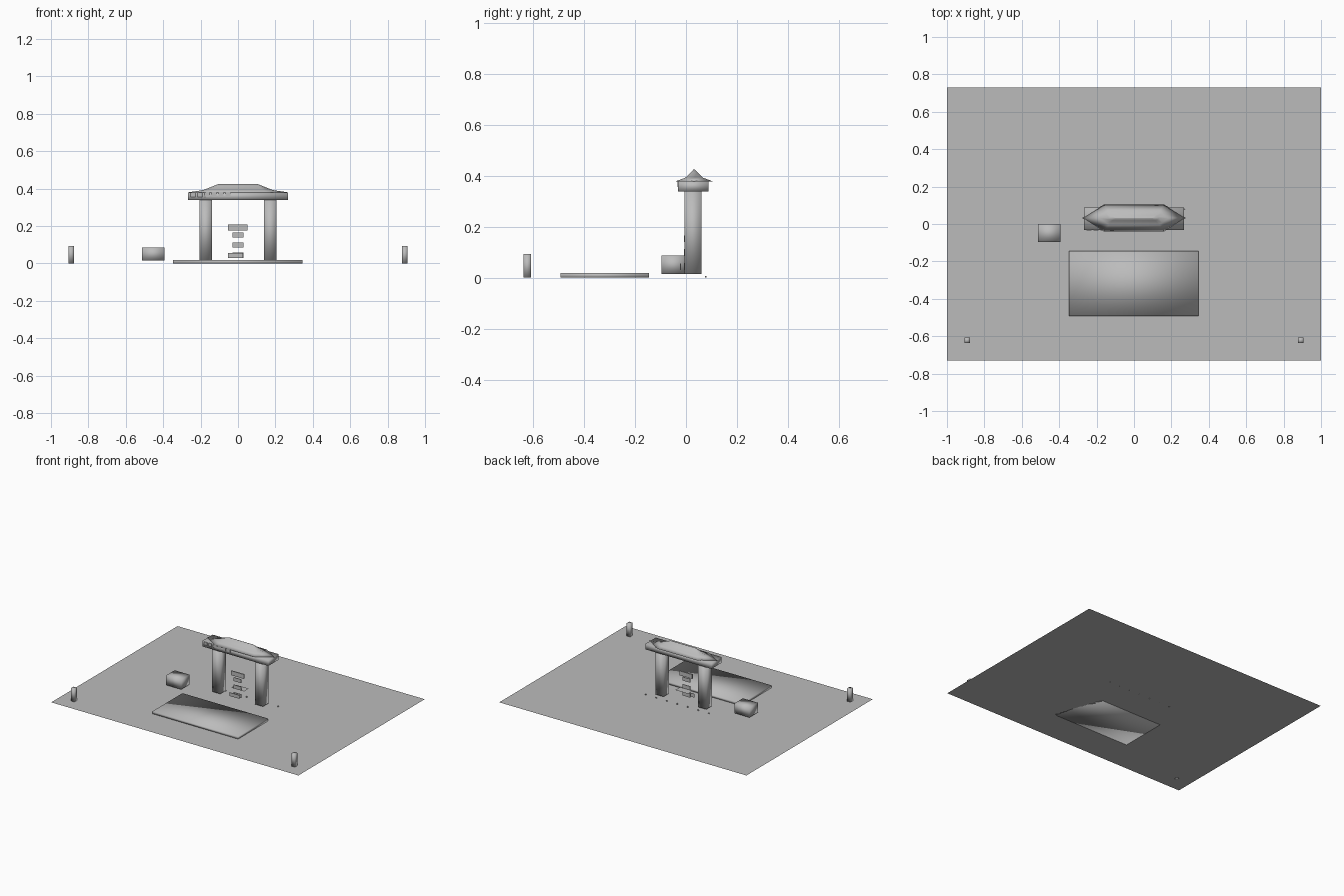
import bpy

if "Cube" in bpy.data.objects:
    bpy.data.objects.remove(bpy.data.objects["Cube"])

grey = bpy.data.materials.new("plain_grey")
grey.diffuse_color = (0.5, 0.5, 0.5, 1)
grey.use_nodes = True
grey.node_tree.nodes["Principled BSDF"].inputs["Base Color"].default_value = grey.diffuse_color


def mesh(name, verts, faces, smooth=True):
    me = bpy.data.meshes.new(name)
    me.from_pydata(verts, [], faces)
    me.materials.append(grey)
    me.update()
    for p in me.polygons:
        p.use_smooth = smooth
    ob = bpy.data.objects.new(name, me)
    bpy.context.collection.objects.link(ob)
    return ob


def box(name, x0, x1, y0, y1, z0, z1, smooth=True):
    v = [(x, y, z) for z in (z0, z1) for x, y in ((x0, y0), (x1, y0), (x1, y1), (x0, y1))]
    f = [(3, 2, 1, 0), (4, 5, 6, 7)]
    f += [(i, (i + 1) % 4, (i + 1) % 4 + 4, i + 4) for i in range(4)]
    return mesh(name, v, f, smooth)


def plate(name, x0, x1, y0, y1, z):
    return mesh(name, [(x0, y0, z), (x1, y0, z), (x1, y1, z), (x0, y1, z)], [(0, 1, 2, 3)], False)


# ground sheet, low platform and side block
plate("ground_sheet", -1, 1, -0.73, 0.73, 0)
box("low_platform", -0.348, 0.345, -0.492, -0.145, 0, 0.018)
box("side_block", -0.513, -0.392, -0.097, 0, 0.015, 0.086)

# corner posts, gate pillars
for side, s in (("left", -1), ("right", 1)):
    box(side + "_corner_post", s * 0.892 - 0.014, s * 0.892 + 0.014, -0.637, -0.607, 0, 0.093)
    box(side + "_gate_pillar", s * 0.173 - 0.033, s * 0.173 + 0.033, -0.006, 0.06, 0.015, 0.34)

# beam with small front tiles
box("gate_beam", -0.267, 0.267, -0.031, 0.088, 0.338, 0.379)
for i in range(6):
    x = -0.24 + i * 0.0375
    box(f"beam_tile_{i + 1}", x - 0.013, x + 0.013, -0.034, -0.03, 0.356, 0.378, False)

# curved hip roof: eave, middle and ridge rings
rings = [  # half width of long side, half depth, tip reach, eave height
    (0.16, 0.072, 0.277, 0.378),
    (0.135, 0.035, 0.185, 0.392),
    (0.115, 0.014, 0.135, 0.412),
    (0.098, 0.002, 0.102, 0.425),
]
verts, faces = [], []
for w, d, t, z in rings:
    m = w + (t - w) * 0.3
    verts += [(x, 0.032 + y, z) for x, y in (
        (-w, -d), (w, -d), (m, -d * 0.72), (t, 0), (m, d * 0.72),
        (w, d), (-w, d), (-m, d * 0.72), (-t, 0), (-m, -d * 0.72))]
n = 10
for r in range(len(rings) - 1):
    for i in range(n):
        j = (i + 1) % n
        faces.append((r * n + i, r * n + j, r * n + n + j, r * n + n + i))
faces.append(tuple(range((len(rings) - 1) * n, len(rings) * n)))
faces.append(tuple(reversed(range(n))))
mesh("gate_roof", verts, faces)

# hanging sign column between the pillars
box("top_sign", -0.053, 0.05, -0.004, 0.004, 0.175, 0.207, False)
for i, z in enumerate((0.03, 0.085, 0.139)):
    box(f"small_sign_{i + 1}", -0.03, 0.03, -0.007, -0.003, z, z + 0.027, False)
box("lower_sign", -0.053, 0.028, -0.023, -0.02, 0.03, 0.056, False)
plate("middle_shelf", -0.052, 0.052, -0.005, 0.05, 0.084)

# row of tiny studs behind the gate
for i in range(7):
    x = -0.24 + i * 0.085
    box(f"ground_stud_{i + 1}", x - 0.004, x + 0.004, 0.074, 0.08, 0, 0.006)
